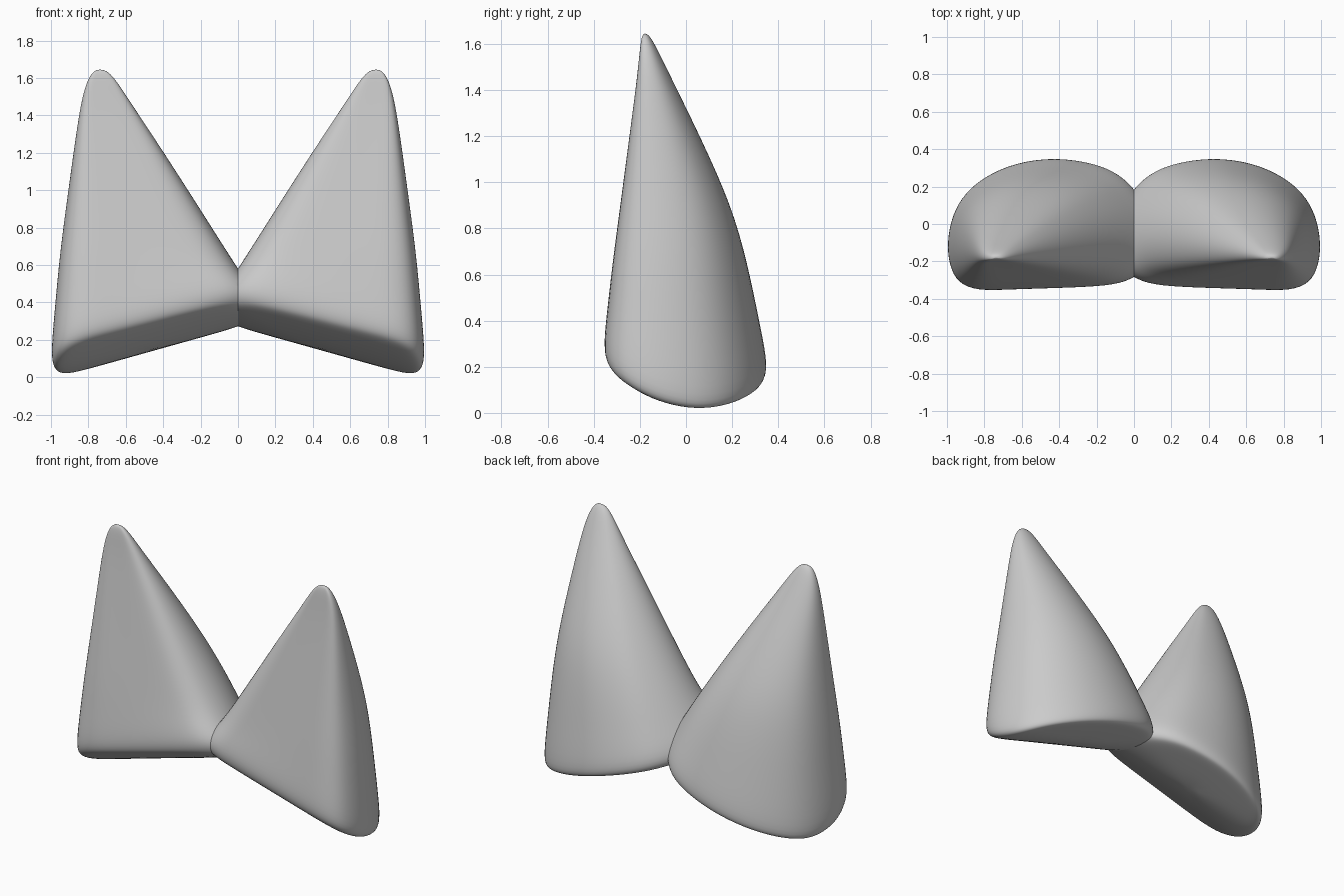
import bpy, bmesh

if "Cube" in bpy.data.objects:
    bpy.data.objects.remove(bpy.data.objects["Cube"])

# D-shaped footprint of one ear (runs past x = 0, trimmed later by the mirror)
outline = [(-.13, -.08), (-.09, -.23), (0, -.30), (.12, -.337), (.45, -.348),
           (.68, -.355), (.84, -.362), (.95, -.32), (.995, -.22), (1.007, -.1), (.98, .05),
           (.91, .17), (.8, .26), (.64, .333), (.42, .365), (.2, .33),
           (.08, .275), (0, .205), (-.09, .08)]
X0, X1, Y0, Y1 = -.13, 1.007, -.362, .365

# Upper sections: z, xmin, xmax, ymin, ymax
sections = [(.65, .035, .958, -.322, .275), (.9, .195, .924, -.288, .205),
            (1.2, .39, .882, -.247, .065), (1.4, .525, .852, -.22, -.035),
            (1.52, .605, .828, -.206, -.095), (1.6, .66, .80, -.198, -.135),
            (1.638, .70, .77, -.19, -.16)]


def base_z(x, y):
    """Tilted underside, lifted toward the front."""
    lift = .17 * (max(0, .1 - y) / .45) ** 2
    return .268 - .28 * min(x, .95) + lift


def base_ring(scale, rise):
    cx, cy = .45, 0
    pts = [(cx + (x - cx) * scale, cy + (y - cy) * scale) for x, y in outline]
    return [(x, y, base_z(x, y) + rise) for x, y in pts]


def upper_ring(z, xa, xb, ya, yb):
    return [(xa + (x - X0) / (X1 - X0) * (xb - xa),
             ya + (y - Y0) / (Y1 - Y0) * (yb - ya), z) for x, y in outline]


rings = [base_ring(.3, 0), base_ring(.65, 0), base_ring(.9, 0),
         base_ring(.97, .012), base_ring(1, .07)]
first = upper_ring(*sections[0])
rings.append([tuple((a + b) / 2 for a, b in zip(p, q)) for p, q in zip(rings[-1], first)])
rings += [upper_ring(*s) for s in sections]

# Loft the ear
bm = bmesh.new()
loops = [[bm.verts.new(p) for p in r] for r in rings]
n = len(outline)
for a, b in zip(loops, loops[1:]):
    for i in range(n):
        j = (i + 1) % n
        bm.faces.new((a[i], a[j], b[j], b[i]))
for loop, co in ((loops[0], (.45, 0, base_z(.45, 0))), (loops[-1], (.738, -.178, 1.646))):
    c = bm.verts.new(co)
    for i in range(n):
        bm.faces.new((loop[i], loop[(i + 1) % n], c))
bmesh.ops.recalc_face_normals(bm, faces=bm.faces)
for f in bm.faces:
    f.smooth = True
mesh = bpy.data.meshes.new("ears")
bm.to_mesh(mesh)
bm.free()
ears = bpy.data.objects.new("ears", mesh)
bpy.context.collection.objects.link(ears)

# Smooth, then trim at the centre and mirror (unmerged keeps the seam crisp)
sub = ears.modifiers.new("smooth", 'SUBSURF')
sub.levels = sub.render_levels = 2
mir = ears.modifiers.new("pair", 'MIRROR')
mir.use_axis[0] = True
mir.use_bisect_axis[0] = True
mir.use_mirror_merge = False
